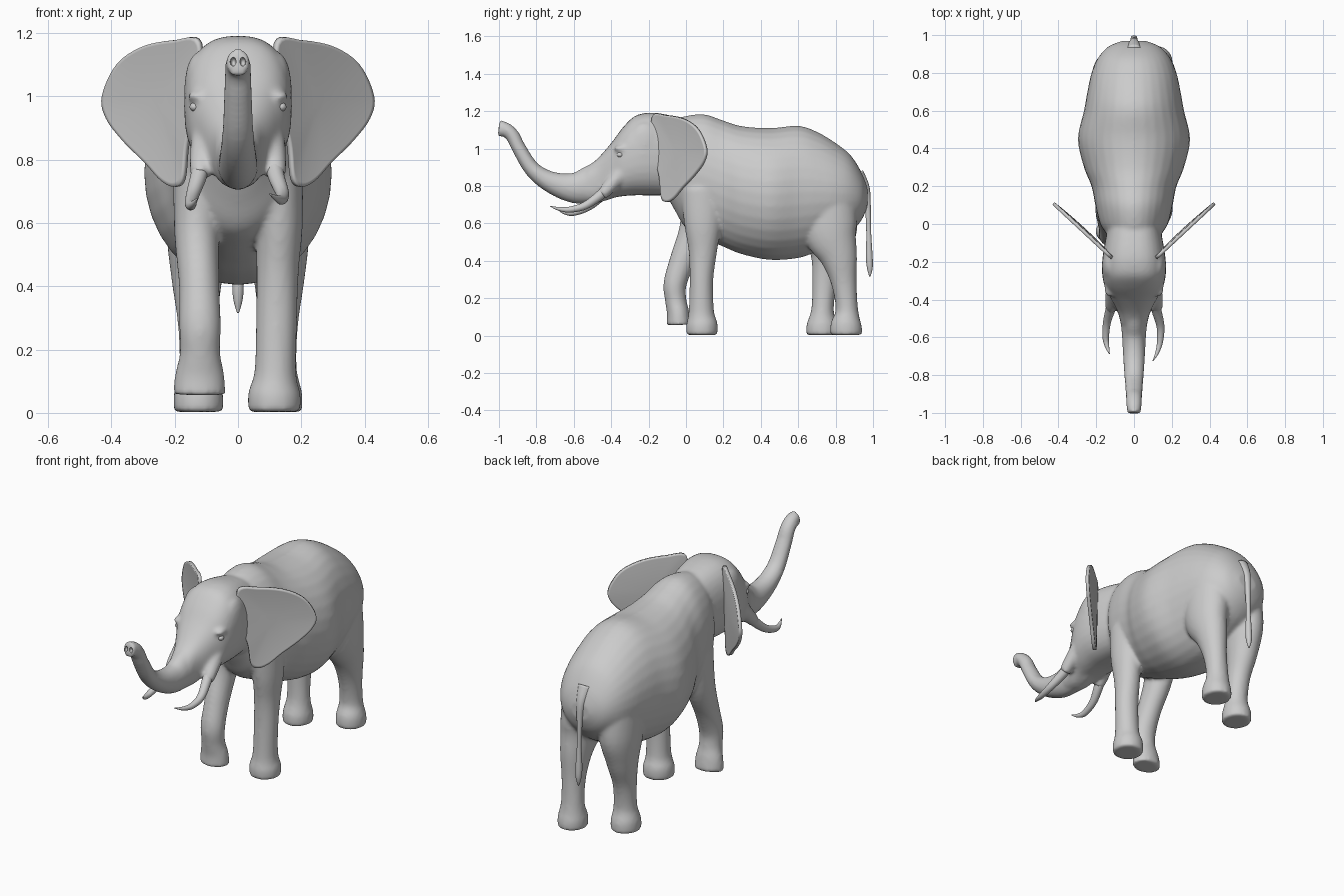
import bpy, bmesh, math
from mathutils import Vector

if "Cube" in bpy.data.objects:
    bpy.data.objects.remove(bpy.data.objects["Cube"])

def spline(rows, steps=5, closed=False):
    """Catmull-Rom interpolation through rows of numbers."""
    n, out = len(rows), []
    get = (lambda i: rows[i % n]) if closed else (lambda i: rows[max(0, min(n - 1, i))])
    for i in range(n if closed else n - 1):
        p = [get(i + k) for k in (-1, 0, 1, 2)]
        for s in range(steps):
            t = s / steps
            out.append([0.5 * (2*b + (c - a)*t + (2*a - 5*b + 4*c - d)*t*t + (3*b - a - 3*c + d)*t**3)
                        for a, b, c, d in zip(*p)])
    if not closed:
        out.append(list(rows[-1]))
    return out

def finish(name, bm):
    bmesh.ops.recalc_face_normals(bm, faces=bm.faces)
    me = bpy.data.meshes.new(name)
    bm.to_mesh(me)
    bm.free()
    for p in me.polygons:
        p.use_smooth = True
    ob = bpy.data.objects.new(name, me)
    bpy.context.collection.objects.link(ob)
    return ob

def loft(name, rows, axis=None, power=2.0, sides=32):
    """Tube through rows of (x, y, z, half width, half depth)."""
    rows = spline(rows)
    bm, rings = bmesh.new(), []
    for i, r in enumerate(rows):
        c = Vector(r[:3])
        t = axis or (Vector(rows[min(i + 1, len(rows) - 1)][:3]) - Vector(rows[max(i - 1, 0)][:3])).normalized()
        side = Vector((1, 0, 0))
        side = (side - side.dot(t) * t).normalized()
        up = t.cross(side)
        ring = []
        for k in range(sides):
            a = 2 * math.pi * k / sides
            u, v = math.cos(a), math.sin(a)
            u = math.copysign(abs(u) ** (2 / power), u) * r[3]
            v = math.copysign(abs(v) ** (2 / power), v) * r[4]
            ring.append(bm.verts.new(c + side * u + up * v))
        rings.append(ring)
    for a, b in zip(rings, rings[1:]):
        for k in range(sides):
            bm.faces.new((a[k], a[(k + 1) % sides], b[(k + 1) % sides], b[k]))
    bm.faces.new(rings[0])
    bm.faces.new(rings[-1])
    return finish(name, bm)

def sections(rows):
    """(y, top, bottom, half width) to loft rows."""
    return [(0, y, (t + b) / 2, w, (t - b) / 2) for y, t, b, w in rows]

def ball(name, loc, scale):
    bm = bmesh.new()
    bmesh.ops.create_uvsphere(bm, u_segments=20, v_segments=12, radius=1)
    for v in bm.verts:
        v.co = Vector([a * b for a, b in zip(v.co, scale)]) + Vector(loc)
    return finish(name, bm)

Y = Vector((0, 1, 0))
skin = []

# Torso
skin.append(loft("body", sections([
    (-.12, 1.10, .78, .10), (-.06, 1.15, .67, .14), (0, 1.175, .575, .18), (.1, 1.183, .52, .205),
    (.2, 1.15, .475, .225), (.3, 1.12, .435, .265), (.45, 1.11, .405, .297), (.6, 1.122, .415, .265),
    (.7, 1.09, .45, .247), (.8, 1.03, .5, .225), (.88, .965, .55, .19), (.94, .87, .62, .135),
    (.97, .79, .69, .06)]), Y))

# Head
skin.append(loft("head", sections([
    (.06, 1.14, .74, .12), (-.05, 1.17, .75, .145), (-.15, 1.19, .75, .163), (-.22, 1.19, .75, .17),
    (-.28, 1.17, .75, .167), (-.34, 1.11, .745, .152), (-.4, 1.03, .735, .12),
    (-.47, .95, .71, .085), (-.53, .90, .71, .07)]), Y, 2.5))

# Raised trunk
skin.append(loft("trunk", [
    (0, -.42, .84, .08, .11), (0, -.5, .81, .072, .103), (0, -.6, .79, .063, .082), (0, -.72, .82, .057, .058),
    (0, -.82, .888, .05, .043), (0, -.892, 1.0, .045, .038), (0, -.925, 1.065, .042, .038),
    (0, -.96, 1.1, .04, .038), (0, -1.002, 1.108, .036, .047)]))

# Cheek sockets of the tusks and brows
for s in (-1, 1):
    skin.append(loft("tusk_socket", [(s*.09, -.28, .93, .055, .055), (s*.105, -.36, .85, .045, .045),
                                     (s*.117, -.42, .785, .036, .036), (s*.12, -.45, .75, .03, .03)]))
    skin.append(ball("brow", (s*.125, -.345, 1.0), (.035, .04, .02)))
    skin.append(ball("temple", (s*.125, -.22, 1.02), (.045, .09, .12)))

# Front legs: one planted, one lifted
skin.append(loft("front_leg_planted", [
    (.115, .085, .003, .082, .083), (.115, .085, .06, .083, .084), (.118, .082, .13, .066, .068),
    (.122, .083, .3, .065, .063), (.125, .09, .45, .067, .076), (.13, .09, .6, .075, .1), (.12, .09, .78, .085, .12)]))
skin.append(loft("front_leg_lifted", [
    (-.12, .09, .78, .085, .12), (-.13, .055, .58, .072, .09), (-.123, -.015, .41, .064, .07),
    (-.12, -.058, .28, .066, .062), (-.12, -.055, .19, .064, .057), (-.121, -.042, .12, .078, .06),
    (-.122, -.038, .058, .083, .066)]))

# Hind legs, the left one set further forward
for s, f, a, k in ((1, .856, .86, .845), (-1, .728, .73, .742)):
    skin.append(loft("hind_leg", [
        (s*.125, f, .003, .078, .085), (s*.125, f, .06, .078, .083), (s*.123, a, .14, .063, .06),
        (s*.127, k, .28, .063, .068), (s*.13, k*.5 + .395, .42, .08, .1),
        (s*.125, .77, .56, .1, .145), (s*.11, .76, .74, .11, .15)]))

# Fuse all skin parts into one smooth surface
for o in bpy.context.selected_objects:
    o.select_set(False)
for o in skin:
    o.select_set(True)
body = skin[0]
bpy.context.view_layer.objects.active = body
bpy.ops.object.join()
rm = body.modifiers.new("fuse", 'REMESH')
rm.mode, rm.voxel_size, rm.use_smooth_shade = 'VOXEL', .01, True
sm = body.modifiers.new("soften", 'SMOOTH')
sm.factor, sm.iterations = .5, 8

# Nostrils
cutters = [ball("nostril_cutter", (s*.015, -1.004, 1.11), (.009, .02, .014)) for s in (-1, 1)]
for c in cutters:
    c.hide_render = True
    bo = body.modifiers.new("nostril", 'BOOLEAN')
    bo.operation, bo.object = 'DIFFERENCE', c
bpy.ops.object.convert(target='MESH')
for c in cutters:
    bpy.data.objects.remove(c)

# Tusks
loft("left_tusk", [(-.115, -.41, .8, .028, .028), (-.124, -.45, .75, .026, .026), (-.143, -.52, .69, .021, .021),
                   (-.15, -.6, .658, .017, .017), (-.142, -.65, .66, .011, .011), (-.13, -.688, .677, .002, .002)])
loft("right_tusk", [(.112, -.41, .8, .028, .028), (.12, -.46, .75, .026, .026), (.14, -.54, .695, .021, .021),
                    (.138, -.62, .674, .016, .016), (.123, -.68, .678, .01, .01), (.1, -.725, .692, .002, .002)])

# Tail
loft("tail", [(0, .92, .87, .04, .03), (0, .958, .79, .026, .024), (0, .972, .69, .016, .016),
              (0, .977, .55, .012, .013), (0, .98, .42, .018, .018), (0, .983, .36, .015, .015),
              (0, .983, .315, .003, .003)])

# Ears: thin fans swept out and back
outline = spline([(.12, 1.17), (.2, 1.178), (.3, 1.157), (.38, 1.1), (.425, 1.0), (.412, .93), (.36, .86),
                  (.29, .79), (.24, .735), (.2, .715), (.172, .74), (.16, .85), (.13, .98)], 6, True)
for s, name in ((-1, "left_ear"), (1, "right_ear")):
    bm, rings = bmesh.new(), []
    for f in (1, .95, .8, .6, .4, .2):
        ring = []
        for x, z in outline:
            x, z = .25 + (x - .25) * f, .98 + (z - .98) * f
            y = -.13 + .93 * (x - .17) + .012 * (1 - f * f)
            ring.append(bm.verts.new((s * x, y, z)))
        rings.append(ring)
    n = len(outline)
    for a, b in zip(rings, rings[1:]):
        for k in range(n):
            bm.faces.new((a[k], a[(k + 1) % n], b[(k + 1) % n], b[k]))
    bm.faces.new(rings[-1])
    ear = finish(name, bm)
    so = ear.modifiers.new("thickness", 'SOLIDIFY')
    so.thickness, so.offset = .018, 0

# Eyes
for s, name in ((-1, "left_eye"), (1, "right_eye")):
    ball(name, (s*.137, -.352, .967), (.016, .018, .014))
